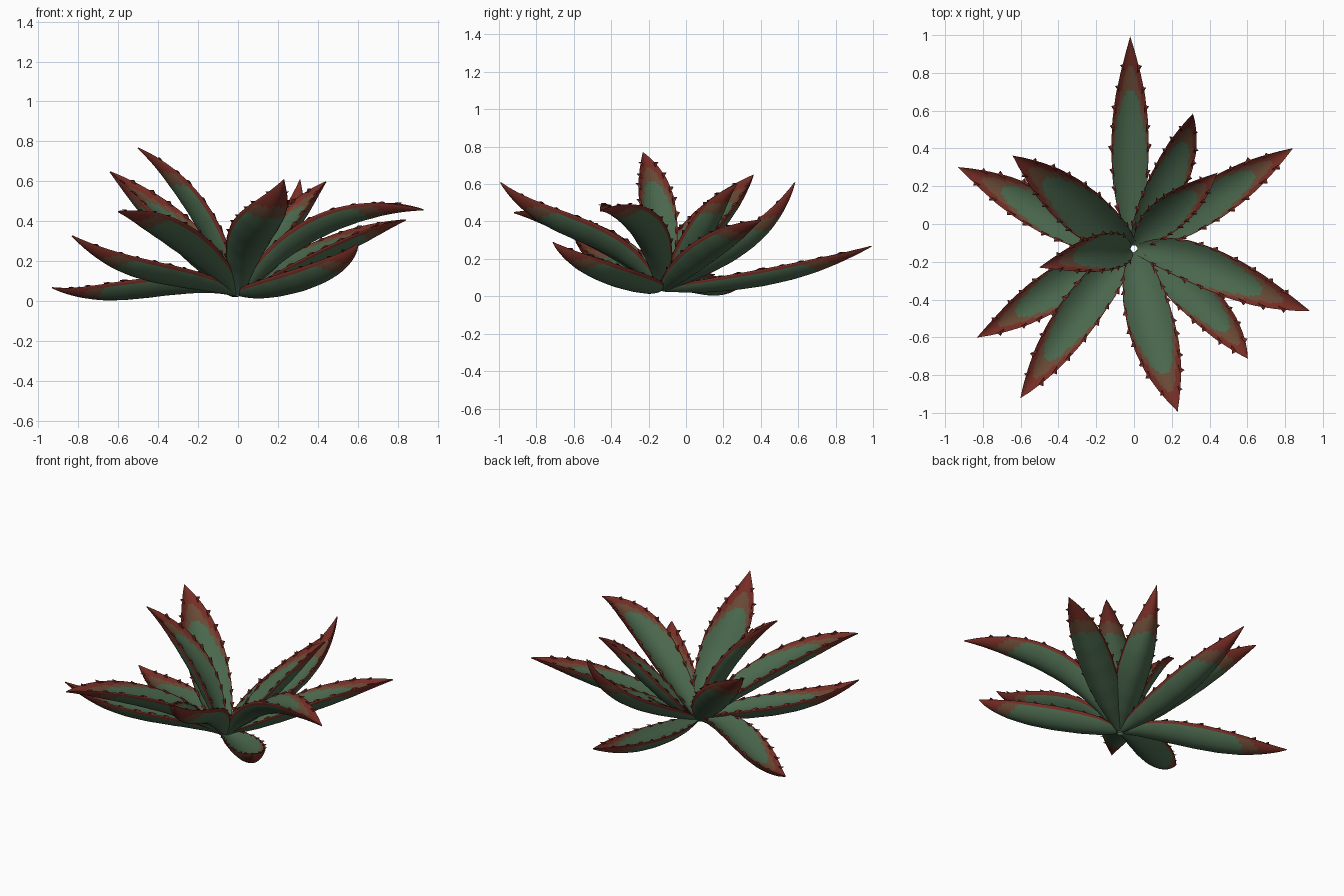
import bpy, bmesh, math, random
from mathutils import Vector

if "Cube" in bpy.data.objects:
    bpy.data.objects.remove(bpy.data.objects["Cube"])

random.seed(4)

def material(name, col):
    m = bpy.data.materials.new(name)
    m.diffuse_color = (*col, 1)
    m.use_nodes = True
    m.node_tree.nodes["Principled BSDF"].inputs["Base Color"].default_value = m.diffuse_color
    return m

MATS = [material("leaf_green", (0.068, 0.135, 0.073)),
        material("leaf_brown", (0.140, 0.066, 0.035)),
        material("margin_red", (0.180, 0.026, 0.018))]

BASE = Vector((0, -0.13, 0.045))
NT, NU = 44, 20          # steps along and across a leaf

# half width along the leaf, relative to the widest place
WIDTH = [(0, .25), (.08, .47), (.18, .72), (.32, .92), (.48, 1.0), (.62, .94),
         (.74, .77), (.84, .52), (.93, .25), (1, .01)]

def width(t):
    for (a, wa), (b, wb) in zip(WIDTH, WIDTH[1:]):
        if t <= b:
            return wa + (wb - wa) * (t - a) / (b - a)
    return WIDTH[-1][1]

def zone(t, u, under):
    """Green heart, brown U-shaped band, red margin and tip."""
    u = abs(u)
    if under:
        s = t + 0.08 * u ** 4
        return 2 if s > 0.83 or u > 0.96 else 1 if s > 0.74 else 0
    s = t + 0.42 * u ** 3
    return 2 if s > 0.87 or u > 0.93 else 1 if s > 0.76 else 0

def leaf(name, p1, p2, tip, half):
    p1, p2, tip = Vector(p1), Vector(p2), Vector(tip)
    out = Vector((tip.x - BASE.x, tip.y - BASE.y, 0)).normalized()
    side = Vector((0, 0, 1)).cross(out)
    base = BASE + out * 0.015
    # cubic curve through base, two thirds points and tip
    c1 = (p1 * 18 - p2 * 9 - base * 5 + tip * 2) / 6
    c2 = (p2 * 18 - p1 * 9 + base * 2 - tip * 5) / 6

    def frame(t):
        q = 1 - t
        p = base * q**3 + c1 * 3 * q * q * t + c2 * 3 * q * t * t + tip * t**3
        d = (c1 - base) * q * q + (c2 - c1) * 2 * q * t + (tip - c2) * t * t
        d.normalize()
        return p, d, d.cross(side).normalized()

    def point(t, u, under):
        p, d, n = frame(t)
        w = half * width(t)
        h = 0.40 * w * (u * u - 0.45)               # gutter shaped upper side
        if under:
            h -= (0.46 * w + 0.005) * math.sqrt(max(0, 1 - u * u))  # full underside
        return p + side * (u * w) + n * h

    bm = bmesh.new()
    # closed ring of points at each step: upper side, then underside back
    us = [math.sin(math.pi / 2 * (2 * i / NU - 1)) for i in range(NU + 1)]
    ring = [(u, False) for u in us] + [(u, True) for u in us[-2:0:-1]]
    n = len(ring)
    rows = [[bm.verts.new(point(k / NT, u, s)) for u, s in ring] for k in range(NT + 1)]
    for k in range(NT):
        for i in range(n):
            j = (i + 1) % n
            f = bm.faces.new((rows[k][i], rows[k][j], rows[k + 1][j], rows[k + 1][i]))
            f.material_index = zone((k + .5) / NT, (ring[i][0] + ring[j][0]) / 2, i >= NU)
            f.smooth = True
    bm.faces.new(rows[0])
    bm.faces.new(rows[-1])

    # low marginal teeth, hooked towards the tip
    for sgn in (-1, 1):
        for k in range(8):
            t = 0.18 + 0.098 * k + random.uniform(-.015, .015)
            p, d, nn = frame(t)
            e = point(t, sgn, False)
            size = 0.024 * random.uniform(.8, 1.15) * (1 - 0.4 * max(0, t - .5))
            o = side * sgn
            tipv = bm.verts.new(e + o * size * .62 + d * size * .6 + nn * size * .2)
            b = [bm.verts.new(e - o * .010 + v) for v in
                 (-d * size * 1.2, nn * size * .3, d * size * .9, -nn * size * .3)]
            for i in range(4):
                bm.faces.new((b[i], b[(i + 1) % 4], tipv)).material_index = 2
            bm.faces.new(b).material_index = 2

    bmesh.ops.recalc_face_normals(bm, faces=bm.faces)
    me = bpy.data.meshes.new(name)
    bm.to_mesh(me)
    bm.free()
    for m in MATS:
        me.materials.append(m)
    ob = bpy.data.objects.new(name, me)
    bpy.context.collection.objects.link(ob)

# leaves: points at one and two thirds, tip, half width
LEAVES = [
    ((-.02, .24, .095), (-.02, .61, .165), (-.02, .99, .27), .100),
    ((.12, .10, .18), (.24, .36, .345), (.31, .58, .61), .100),
    ((.28, .04, .195), (.56, .22, .325), (.84, .40, .41), .105),
    ((.13, .01, .23), (.28, .13, .435), (.44, .27, .60), .095),
    ((.28, -.19, .32), (.59, -.32, .46), (.93, -.46, .46), .110),
    ((.20, -.27, .09), (.44, -.50, .17), (.60, -.71, .29), .105),
    ((.06, -.41, .305), (.14, -.71, .44), (.23, -.99, .61), .125),
    ((-.20, -.35, .255), (-.41, -.64, .40), (-.60, -.92, .45), .110),
    ((-.28, -.26, .135), (-.55, -.43, .20), (-.83, -.60, .33), .105),
    ((-.10, -.14, .31), (-.26, -.17, .565), (-.50, -.23, .77), .100),
    ((-.31, -.02, .10), (-.62, .14, .068), (-.93, .30, .07), .105),
    ((-.19, .00, .25), (-.41, .18, .465), (-.64, .36, .65), .125),
]
for i, spec in enumerate(LEAVES):
    leaf(f"leaf_{i + 1:02d}", *spec)
